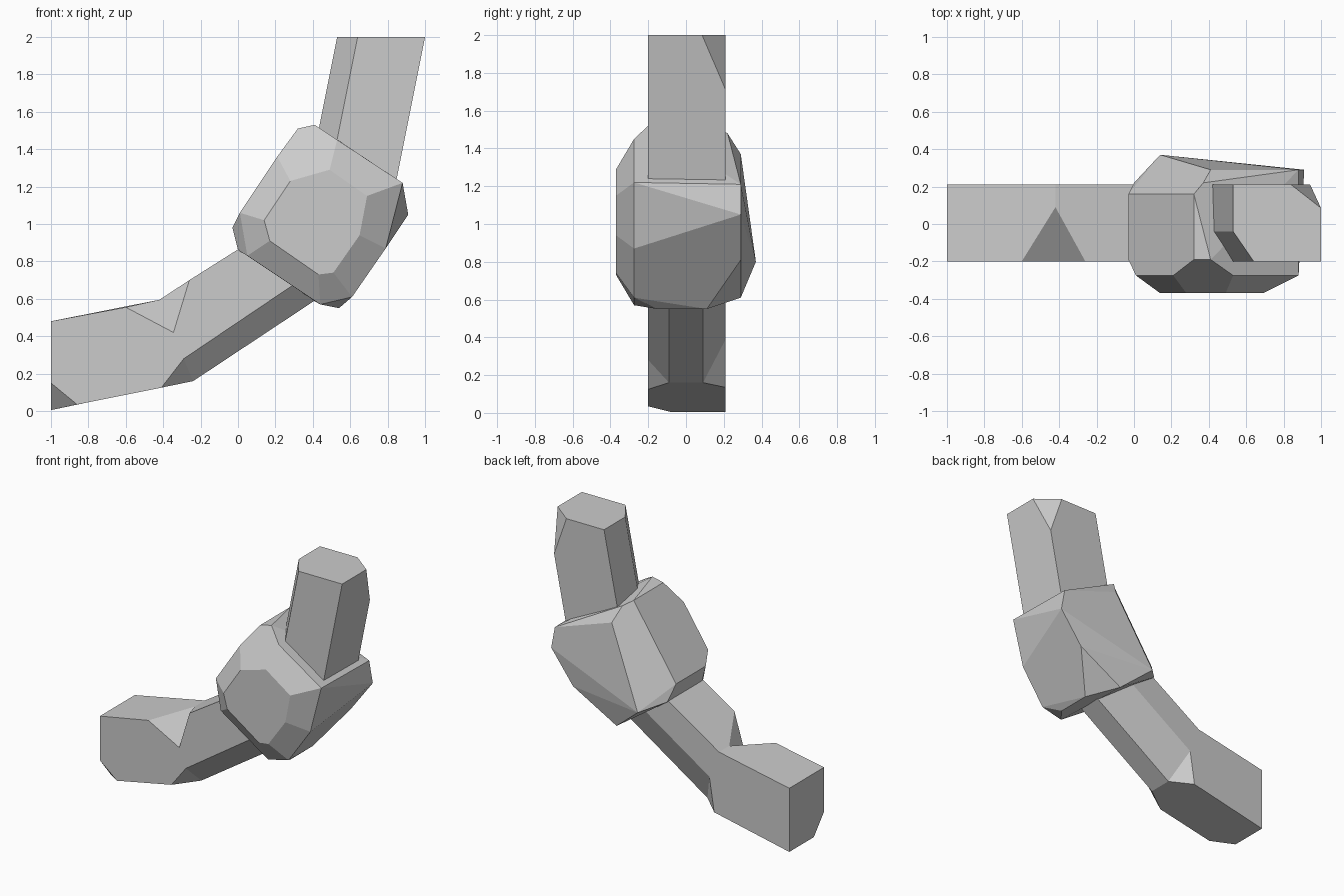
import bpy, bmesh
from mathutils import Vector

cube = bpy.data.objects.get("Cube")
if cube:
    bpy.data.objects.remove(cube, do_unlink=True)

grey = bpy.data.materials.new("plain grey")
grey.use_nodes = True
colour = (0.6, 0.6, 0.6, 1)
grey.diffuse_color = colour
grey.node_tree.nodes["Principled BSDF"].inputs["Base Color"].default_value = colour


def finish(bm, name):
    """Turn a bmesh into a flat shaded grey object."""
    bmesh.ops.recalc_face_normals(bm, faces=bm.faces[:])
    mesh = bpy.data.meshes.new(name)
    bm.to_mesh(mesh)
    bm.free()
    mesh.materials.append(grey)
    obj = bpy.data.objects.new(name, mesh)
    bpy.context.collection.objects.link(obj)
    return obj


def flat(y, outline):
    """Place an x-z outline at depth y."""
    return [Vector((x, y, z)) for x, z in outline]


# Lower limb: bent bar, its front and back outlines joined by facets
front, back, under = -0.2, 0.21, 0.09
limb = {
    "low_end": (-1, front, .15), "top_end": (-1, front, .48),
    "notch_a": (-.6, front, .555), "notch_low": (-.345, front, .42),
    "notch_b": (-.26, front, .7), "top_in": (.12, front, .94),
    "side_in": (.43, front, .765), "side_bend": (-.29, front, .28),
    "low_bend": (-.41, front, .125), "toe": (-.86, front, .035),
    "heel": (-1, -.08, .005), "keel": (-.24, -under, .16),
    "keel_in": (.5, -under, .65), "back_keel": (-.24, under, .16),
    "back_keel_in": (.5, under, .65), "notch_tip": (-.42, under, .595),
    "back_low": (-1, back, .005), "back_top": (-1, back, .48),
    "back_bend": (-.42, back, .595), "back_top_in": (.12, back, .94),
    "back_side_in": (.3, back, .81), "back_side": (-.34, back, .39),
    "back_low_bend": (-.38, back, .135),
}
limb_faces = [
    "low_end top_end notch_a notch_low notch_b top_in side_in side_bend low_bend toe",
    "notch_a notch_low notch_b notch_tip",
    "top_end back_top back_bend notch_tip notch_a",
    "back_bend back_top_in top_in notch_b notch_tip",
    "back_top back_low back_low_bend back_side back_side_in back_top_in back_bend",
    "back_low heel toe low_bend keel back_keel back_low_bend",
    "low_bend side_bend keel",
    "back_low_bend back_keel back_side",
    "side_bend side_in keel_in keel",
    "back_keel back_keel_in back_side_in back_side",
    "keel keel_in back_keel_in back_keel",
    "low_end toe heel",
    "low_end heel back_low back_top top_end",
    "top_in back_top_in back_side_in back_keel_in keel_in side_in",
]
bm = bmesh.new()
corner = {key: bm.verts.new(co) for key, co in limb.items()}
for face in limb_faces:
    bm.faces.new([corner[key] for key in face.split()])
finish(bm, "lower_limb")

# Joint: faceted lump wrapped around a few outlines
joint = (
    # front facet and the ring behind it
    flat(-.37, [(.14, 1.02), (.28, 1.23), (.49, 1.29), (.69, 1.15),
                (.65, .94), (.51, .74), (.43, .73), (.17, .91)])
    + flat(-.275, [(.01, 1.06), (.21, 1.36), (.53, 1.45), (.88, 1.22),
                   (.79, .87), (.61, .61), (.44, .57), (.05, .83)])
    # middle
    + flat(-.19, [(-.03, .98), (0, .86), (.32, 1.51), (.41, 1.53)])
    + flat(-.15, [(.54, .55)])
    + flat(.11, [(.54, .55)])
    + flat(.16, [(-.03, .98), (.32, 1.51)])
    + flat(.22, [(0, .86), (.37, 1.48)])
    # back
    + flat(.29, [(.41, 1.37), (.88, 1.21), (.91, 1.05), (.73, .81), (.37, .61)])
    + flat(.37, [(.14, .8)])
)
bm = bmesh.new()
for co in joint:
    bm.verts.new(co)
hull = bmesh.ops.convex_hull(bm, input=bm.verts[:])
loose = set(hull["geom_interior"] + hull["geom_unused"])
bmesh.ops.delete(bm, geom=[g for g in loose if isinstance(g, bmesh.types.BMVert)],
                 context="VERTS")
bmesh.ops.dissolve_limit(bm, angle_limit=0.14, verts=bm.verts[:], edges=bm.edges[:])
finish(bm, "joint")

# Upper limb: leaning prism, with one top corner sliced off
section = [(.64, front), (1, front), (1, back), (.53, back), (.53, -.04)]
bm = bmesh.new()
top = bm.faces.new([bm.verts.new((x, y, 2)) for x, y in section])
lower = bmesh.ops.extrude_face_region(bm, geom=[top], use_keep_orig=True)["geom"]
bmesh.ops.translate(bm, verts=[v for v in lower if isinstance(v, bmesh.types.BMVert)],
                    vec=(-.18, 0, -.9))
a, b, c = Vector((.84, back, 2)), Vector((1, .085, 2)), Vector((.942, back, 1.71))
normal = (b - a).cross(c - a)
if normal.x < 0:
    normal.negate()
cut = bmesh.ops.bisect_plane(bm, geom=bm.verts[:] + bm.edges[:] + bm.faces[:],
                             plane_co=a, plane_no=normal, clear_outer=True)
rim = [e for e in cut["geom_cut"] if isinstance(e, bmesh.types.BMEdge)]
bmesh.ops.contextual_create(bm, geom=rim)
finish(bm, "upper_limb")
